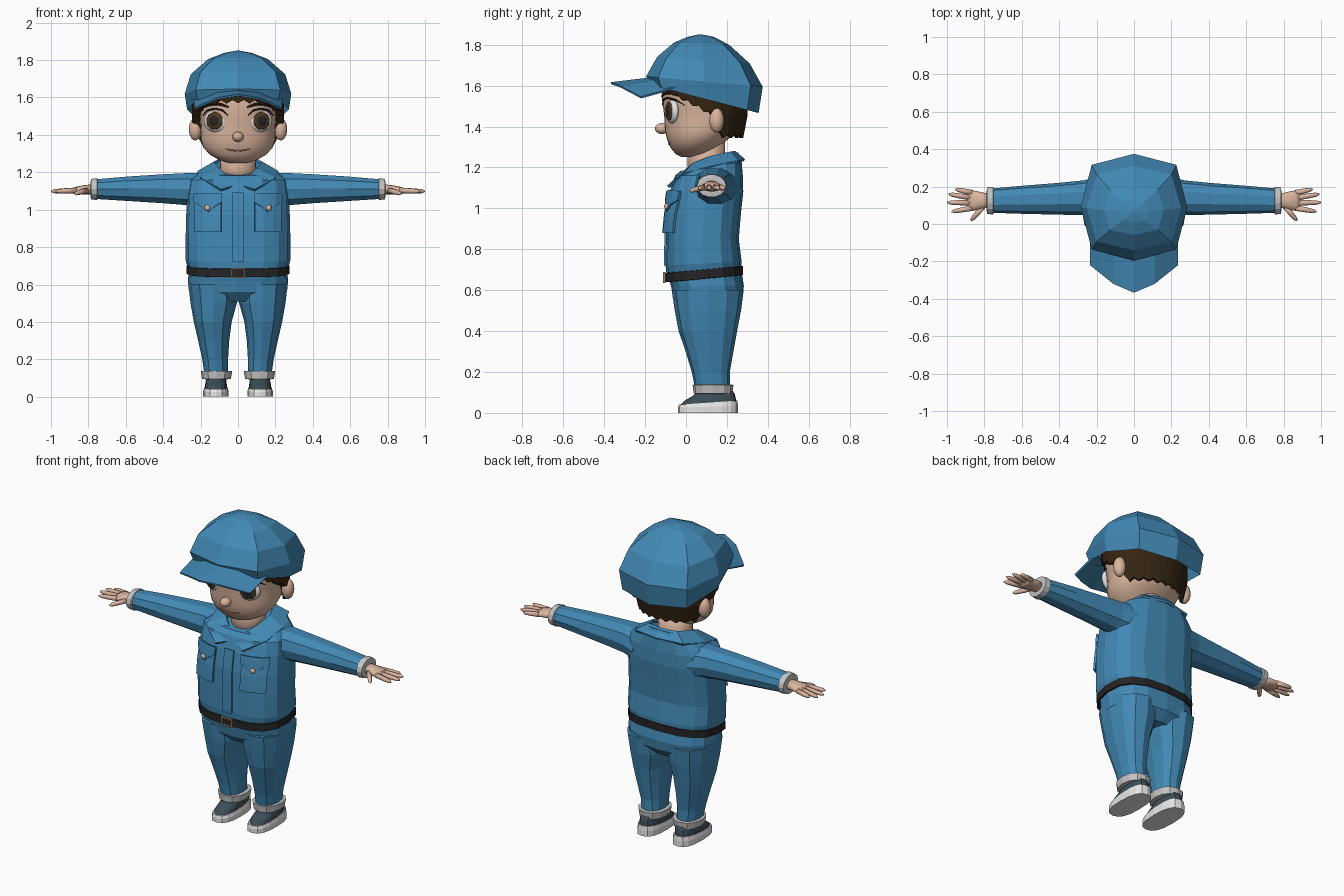
import bpy, bmesh, math
from mathutils import Vector, Matrix
from mathutils.bvhtree import BVHTree

if "Cube" in bpy.data.objects:
    bpy.data.objects.remove(bpy.data.objects["Cube"])


def material(name, *rgb):
    m = bpy.data.materials.new(name)
    m.diffuse_color = (*rgb, 1)
    m.use_nodes = True
    m.node_tree.nodes["Principled BSDF"].inputs["Base Color"].default_value = m.diffuse_color
    return m


BLUE = material("blue cloth", 0.055, 0.25, 0.46)
SKIN = material("skin", 0.70, 0.46, 0.34)
HAIR = material("dark brown", 0.035, 0.018, 0.006)
WHITE = material("white", 0.78, 0.78, 0.78)
CUFF = material("pale grey", 0.55, 0.55, 0.55)
BLACK = material("black", 0.018, 0.018, 0.02)
SLATE = material("slate", 0.045, 0.075, 0.095)
IRIS = material("iris brown", 0.07, 0.038, 0.015)
LIP = material("lip", 0.42, 0.2, 0.15)
BRASS = material("dull brass", 0.3, 0.22, 0.16)


def finish(name, bm, mat, mirror=False, smooth=False, thick=0):
    bmesh.ops.recalc_face_normals(bm, faces=bm.faces)
    me = bpy.data.meshes.new(name)
    for f in bm.faces:
        f.smooth = smooth
    bm.to_mesh(me)
    bm.free()
    me.materials.append(mat)
    ob = bpy.data.objects.new(name, me)
    bpy.context.collection.objects.link(ob)
    if mirror:
        ob.modifiers.new("mirror", 'MIRROR')
    if thick:
        s = ob.modifiers.new("thickness", 'SOLIDIFY')
        s.thickness, s.offset = thick, 0
    return ob


def skin_rows(bm, rows, closed=True, caps=(True, True)):
    n = len(rows[0])
    for a, b in zip(rows, rows[1:]):
        for i in range(n if closed else n - 1):
            j = (i + 1) % n
            bm.faces.new((a[i], a[j], b[j], b[i]))
    if closed:
        for k, row in ((0, rows[0]), (1, rows[-1])):
            if caps[k]:
                bm.faces.new(row)


def ring_xy(a, p):
    c, s = math.cos(a), math.sin(a)
    e = 2 / p
    return math.copysign(abs(c) ** e, c), math.copysign(abs(s) ** e, s)


# ring = (position on axis, centre 1, centre 2, radius 1, radius 2, slope)
def loft(name, mat, rings, axis='z', n=16, p=2.0, caps=(True, True), **kw):
    bm = bmesh.new()
    rows = []
    for r in rings:
        t, c1, c2, r1, r2 = r[:5]
        slope = r[5] if len(r) > 5 else 0
        row = []
        for i in range(n):
            u, v = ring_xy(2 * math.pi * i / n, p)
            a, b, h = c1 + r1 * u, c2 + r2 * v, t + slope * r2 * v
            row.append(bm.verts.new((a, b, h) if axis == 'z' else (h, a, b)))
        rows.append(row)
    skin_rows(bm, rows, caps=caps)
    return finish(name, bm, mat, **kw)


def tube(name, mat, pts, radii, n=8, flat=1.0, **kw):
    bm = bmesh.new()
    pts = [Vector(q) for q in pts]
    rows = []
    for i, q in enumerate(pts):
        d = (pts[min(i + 1, len(pts) - 1)] - pts[max(i - 1, 0)]).normalized()
        side = d.cross(Vector((0, 0, 1))).normalized()
        up = side.cross(d)
        rows.append([bm.verts.new(q + radii[i] * (side * math.cos(k * 2 * math.pi / n) * flat
                     + up * math.sin(k * 2 * math.pi / n))) for k in range(n)])
    skin_rows(bm, rows)
    return finish(name, bm, mat, **kw)


def blob(name, mat, centre, radii, normal=(0, 0, 1), seg=20, **kw):
    bm = bmesh.new()
    rot = Vector(normal).to_track_quat('Z', 'Y').to_matrix().to_4x4()
    if normal != (0, 0, 1):  # keep local y pointing up
        z = Vector(normal).normalized()
        x = Vector((0, 0, 1)).cross(z).normalized()
        rot = Matrix((x, z.cross(x), z)).transposed().to_4x4()
    m = Matrix.Translation(centre) @ rot @ Matrix.Diagonal((*radii, 1))
    bmesh.ops.create_uvsphere(bm, u_segments=seg, v_segments=seg // 2, radius=1, matrix=m)
    return finish(name, bm, mat, smooth=True, **kw)


def tree(ob):
    return BVHTree.FromPolygons([v.co for v in ob.data.vertices],
                                [list(f.vertices) for f in ob.data.polygons])


def on(bvh, x, z, off=0.0):
    hit = bvh.ray_cast(Vector((x, -2, z)), Vector((0, 1, 0)))[0]
    return Vector((x, (hit.y if hit else 0) - off, z))


# plate laid on a surface; columns = (x, top z, bottom z)
def plate(name, mat, bvh, cols, off, rows=5, thick=0.012, flare=0, **kw):
    bm = bmesh.new()
    grid = [[bm.verts.new(on(bvh, x, t + (b - t) * k / (rows - 1), off + flare * k / (rows - 1)))
             for k in range(rows)] for x, t, b in cols]
    skin_rows(bm, grid, closed=False)
    return finish(name, bm, mat, thick=thick, **kw)


# shirt
torso = loft("shirt", BLUE, [
    (.69, 0, .088, .268, .183, .08), (.73, 0, .086, .28, .186, .05), (.85, 0, .08, .28, .178),
    (.97, 0, .086, .277, .182), (1.08, 0, .1, .272, .18), (1.16, 0, .112, .262, .166),
    (1.205, 0, .122, .21, .15, .15), (1.23, 0, .13, .125, .125, .36)], p=2.7)
tb = tree(torso)
plate("placket", BLUE, tb, [(-.03, 1.09, .72), (.03, 1.09, .72)], .004, rows=8)
plate("chest_pocket", BLUE, tb, [(x, 1.07, .88) for x in (.09, .135, .185, .23)],
      .007, flare=.012, mirror=True)
plate("pocket_flap", BLUE, tb, [(.085, 1.085, 1.04), (.12, 1.085, 1.02), (.16, 1.085, .985),
      (.2, 1.085, 1.02), (.235, 1.085, 1.04)], .018, mirror=True)
blob("pocket_button", SKIN, on(tb, .165, 1.01, .028), (.016, .016, .01), (.3, -1, 0), 12, mirror=True)

# collar
bm = bmesh.new()
inner = [(0, .235, 1.275), (.09, .215, 1.272), (.125, .12, 1.25), (.1, .035, 1.215), (.0, -.045, 1.13)]
outer = [(0, .285, 1.235), (.16, .255, 1.228), (.215, .12, 1.2), (.2, -.01, 1.165), (.09, -.088, 1.105)]
skin_rows(bm, [[bm.verts.new(q) for q in inner], [bm.verts.new(q) for q in outer]], closed=False)
finish("collar", bm, BLUE, mirror=True, thick=.014)
loft("undershirt", WHITE, [(1.1, 0, .09, .115, .115), (1.185, 0, .095, .108, .105, .2)], n=20)
loft("neck", SKIN, [(1.12, 0, .1, .1, .095), (1.34, 0, .1, .095, .09)], n=20, smooth=True)

# sleeves, sleeve cuffs and hands
loft("sleeve", BLUE, [
    (.18, .135, 1.1, .12, .1), (.27, .14, 1.11, .093, .09), (.4, .135, 1.112, .085, .081),
    (.58, .13, 1.112, .076, .069), (.76, .125, 1.11, .065, .055)], axis='x', n=10, p=2.2, mirror=True)
loft("sleeve_cuff", CUFF, [(.75, .125, 1.11, .066, .053), (.754, .125, 1.11, .074, .06),
     (.786, .125, 1.11, .071, .056), (.788, .125, 1.11, .05, .04)], axis='x', n=14, mirror=True)
loft("palm", SKIN, [(.77, .125, 1.108, .035, .028), (.82, .125, 1.107, .046, .025),
     (.865, .125, 1.103, .055, .02), (.89, .125, 1.1, .05, .013)],
     axis='x', n=12, mirror=True, smooth=True)
for label, a, b in (("little", (.865, .167), (.955, .186)), ("ring", (.875, .141), (.992, .16)),
                    ("middle", (.875, .113), (1.0, .115)), ("index", (.865, .085), (.975, .066)),
                    ("thumb", (.81, .09), (.872, .018))):
    z1 = 1.085 if label == "thumb" else 1.098
    p0, p1 = Vector((*a, 1.103)), Vector((*b, z1))
    tube(label + "_finger", SKIN, [p0, p0.lerp(p1, .5), p0.lerp(p1, .85), p1],
         (.015, .0135, .011, .004), mirror=True, smooth=True)

# belt and buckle
loft("belt", BLACK, [(.655, 0, .088, .262, .18, .09), (.657, 0, .088, .275, .19, .09),
     (.7, 0, .088, .275, .19, .09), (.703, 0, .088, .262, .18, .09)], p=2.7)
for x, z, w, h in ((-.034, .662, .008, .05), (.034, .662, .008, .05), (0, .64, .076, .008), (0, .684, .076, .008)):
    bm = bmesh.new()
    bmesh.ops.create_cube(bm, size=1, matrix=Matrix.Translation((x, -.106, z)) @ Matrix.Diagonal((w, .012, h, 1)))
    finish("buckle_bar", bm, BRASS)

# trousers
loft("trouser_hips", BLUE, [(.69, 0, .09, .262, .18, .08), (.62, 0, .105, .268, .178),
     (.56, 0, .107, .262, .168), (.51, 0, .107, .2, .12)], p=2.6)
loft("trouser_leg", BLUE, [
    (.6, .135, .106, .13, .176), (.5, .13, .107, .124, .162), (.4, .135, .107, .101, .143),
    (.3, .13, .115, .083, .117), (.2, .122, .121, .069, .093), (.11, .115, .13, .063, .084)],
    n=12, p=2.3, mirror=True)
loft("trouser_cuff", CUFF, [(.093, .115, .132, .06, .08), (.096, .115, .132, .077, .095),
     (.137, .115, .132, .084, .1), (.139, .115, .132, .06, .08)], n=12, p=2.3, mirror=True)

# shoes
loft("shoe_sole", WHITE, [(0, .118, .107, .068, .147), (.03, .118, .107, .068, .147, .03),
     (.05, .118, .108, .062, .143, .07)], n=16, p=2.6, mirror=True)
loft("shoe_upper", SLATE, [(.04, .118, .11, .06, .138), (.066, .118, .118, .058, .125, .05),
     (.088, .117, .136, .054, .102, .05), (.12, .115, .145, .048, .075)], n=16, p=2.4, mirror=True)

# head
head = loft("head", SKIN, [
    (1.25, 0, .03, .05, .05), (1.265, 0, .035, .1, .085), (1.295, 0, .04, .152, .115),
    (1.335, 0, .055, .187, .147), (1.38, 0, .075, .201, .178), (1.43, 0, .085, .2, .19),
    (1.48, 0, .085, .203, .195), (1.55, 0, .085, .212, .205), (1.63, 0, .085, .2, .195),
    (1.7, 0, .085, .15, .15), (1.74, 0, .085, .06, .06)], n=32, p=2.1, smooth=True)
hb = tree(head)
blob("nose", SKIN, (0, -.118, 1.39), (.03, .034, .027))
blob("ear", SKIN, (.228, .15, 1.43), (.035, .036, .06), mirror=True)
look = (.35, -1, 0)
n = Vector(look).normalized()
eye = on(hb, .122, 1.475)
blob("eye_white", WHITE, eye - n * .006, (.066, .06, .024), look, 24, mirror=True)
blob("iris", IRIS, eye + n * .010, (.047, .047, .011), look, 24, mirror=True)
blob("pupil", BLACK, eye + n * .016, (.029, .029, .008), look, 20, mirror=True)
tube("eyelid_line", BLACK, [on(hb, x, z, .008) for x, z in
     ((.055, 1.505), (.085, 1.532), (.125, 1.54), (.165, 1.53), (.188, 1.505))],
     (.002, .005, .005, .005, .002), mirror=True)
tube("eyebrow", HAIR, [on(hb, x, z, .003) for x, z in
     ((.05, 1.548), (.09, 1.563), (.13, 1.566), (.17, 1.556), (.195, 1.538))],
     (.004, .008, .008, .007, .003), mirror=True)
tube("mouth", LIP, [on(hb, x, 1.315 + 2.5 * x * x, -.001) for x in (-.065, -.035, 0, .035, .065)],
     (.002, .004, .005, .004, .002), smooth=True)

# hair: a skirt under the cap, longer towards the back
bm = bmesh.new()
N, rows = 48, [[], [], [], [], []]
for i in range(N):
    a = 2 * math.pi * i / N
    u, v = math.cos(a), math.sin(a)
    y = .09 + .21 * v
    low = 1.575 if y < -.09 else 1.575 - (y + .09) * .55 if y < .13 else max(1.35, 1.45 - (y - .13) * 2)
    low += (.012 if i % 2 else -.006)
    for k, f in enumerate((.82, .0, .35, .7, 1)):
        z = low if k == 0 else low + (1.66 - low) * f
        w = .82 if k == 0 else 1 - max(0, 1.47 - z) * .9
        rows[k].append(bm.verts.new((.247 * u * w, .088 + .216 * v * w, z)))
skin_rows(bm, rows, caps=(False, True))
finish("hair", bm, HAIR)

# cap
loft("cap_crown", BLUE, [
    (1.535, 0, .09, .272, .265, -.26), (1.62, 0, .09, .285, .285, -.09), (1.725, 0, .085, .252, .226, -.07),
    (1.805, 0, .076, .16, .135, -.04), (1.838, 0, .072, .075, .065), (1.85, 0, .07, .01, .01)],
    n=8, p=3, caps=(False, True))
bm = bmesh.new()
back = [(0, -.175, 1.635), (.11, -.125, 1.628), (.235, -.045, 1.59)]
front = [(0, -.367, 1.612), (.108, -.32, 1.595), (.232, -.22, 1.542)]
skin_rows(bm, [[bm.verts.new(q) for q in back], [bm.verts.new(q) for q in front]], closed=False)
finish("cap_brim", bm, BLUE, mirror=True, thick=.01)
